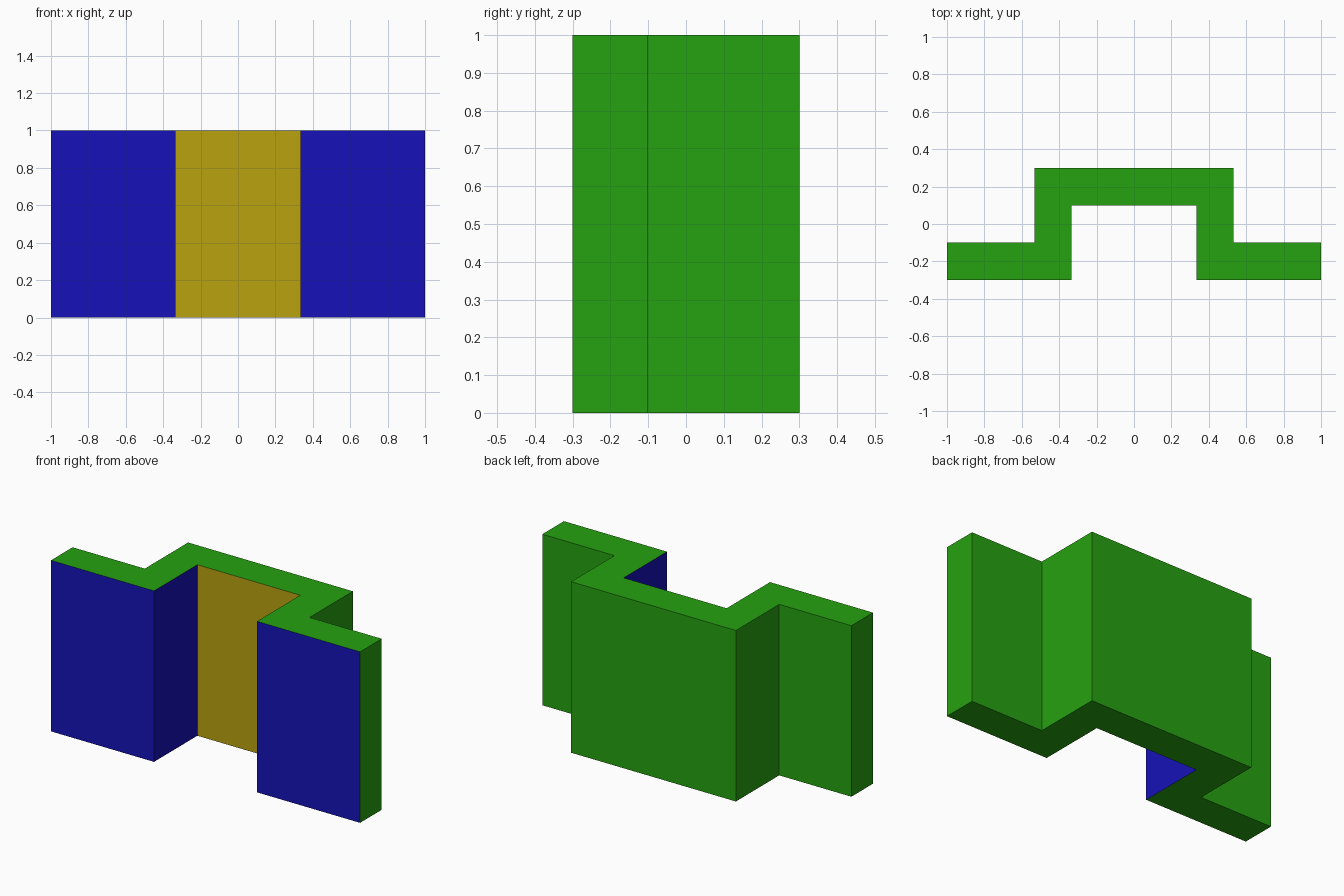
import bpy
import bmesh
from mathutils import Vector

if "Cube" in bpy.data.objects:
    bpy.data.objects.remove(bpy.data.objects["Cube"])

HEIGHT = 1.0


def material(name, color):
    mat = bpy.data.materials.new(name)
    mat.diffuse_color = (*color, 1.0)
    mat.use_nodes = True
    mat.node_tree.nodes["Principled BSDF"].inputs["Base Color"].default_value = mat.diffuse_color
    return mat


# Right half of the hat-shaped plan, front centre round to back centre
half = [(0.333, 0.1), (0.333, -0.3), (1.0, -0.3),
        (1.0, -0.1), (0.533, -0.1), (0.533, 0.3)]
outline = half + [(-x, y) for x, y in reversed(half)]

# Extrude the plan upwards
bm = bmesh.new()
base = bm.faces.new([bm.verts.new((x, y, 0)) for x, y in outline])
top = bmesh.ops.extrude_face_region(bm, geom=[base])
verts = [v for v in top["geom"] if isinstance(v, bmesh.types.BMVert)]
bmesh.ops.translate(bm, verts=verts, vec=Vector((0, 0, HEIGHT)))
bmesh.ops.recalc_face_normals(bm, faces=bm.faces)

# Green shell, blue flange fronts and channel sides, yellow channel back
for f in bm.faces:
    f.normal_update()
    c = f.calc_center_median()
    if f.normal.y < -0.9:
        f.material_index = 2 if c.y > 0 else 1
    elif abs(f.normal.x) > 0.9 and abs(c.x) < 0.4:
        f.material_index = 1

mesh = bpy.data.meshes.new("channel_panel")
bm.to_mesh(mesh)
bm.free()
for name, color in (("green", (0.019, 0.36, 0.005)),
                    ("blue", (0.008, 0.006, 0.48)),
                    ("yellow", (0.48, 0.36, 0.005))):
    mesh.materials.append(material(name, color))
bpy.context.collection.objects.link(bpy.data.objects.new("channel_panel", mesh))
